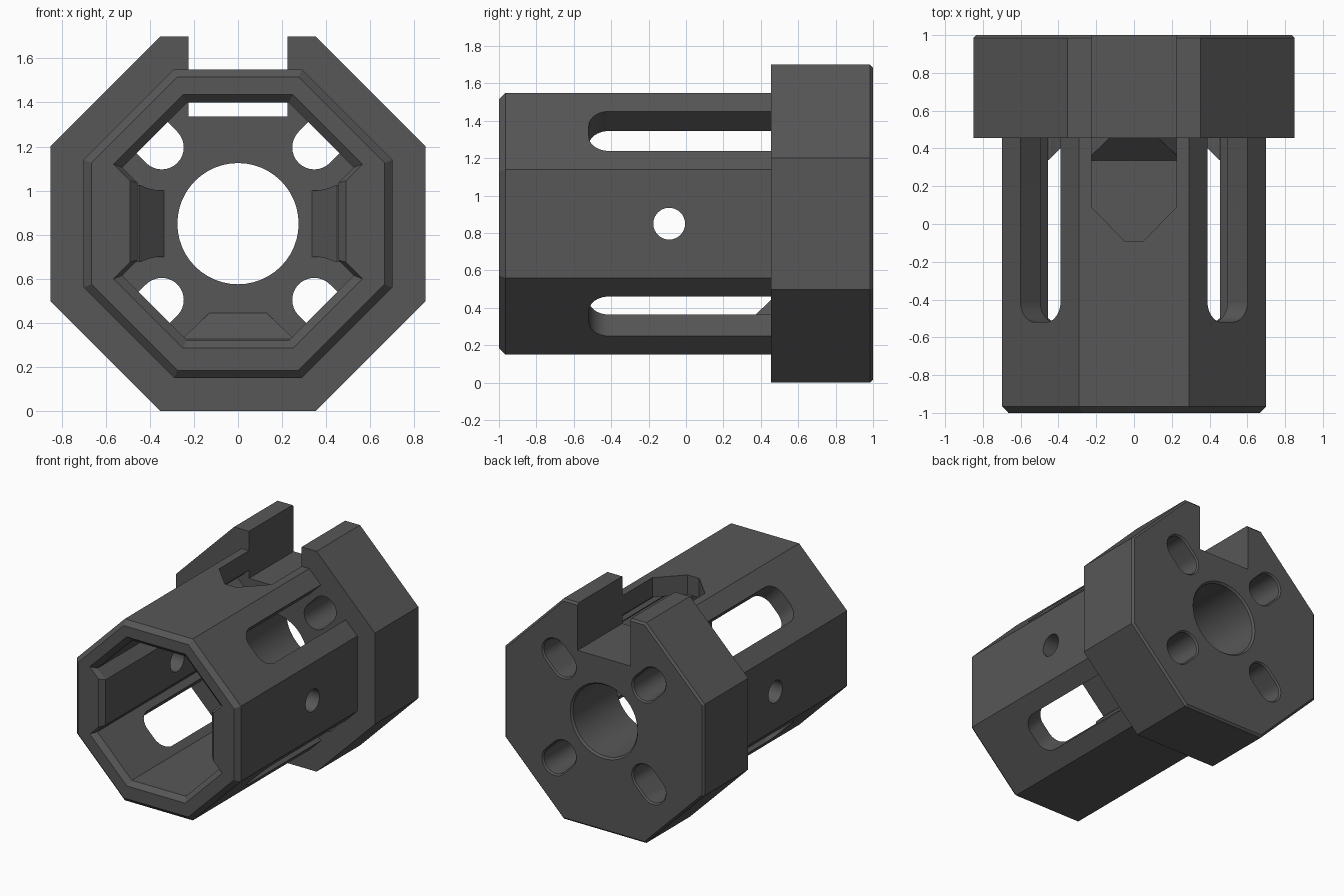
import bpy, bmesh, math
from mathutils import Matrix, Vector

if "Cube" in bpy.data.objects:
    bpy.data.objects.remove(bpy.data.objects["Cube"])

CZ = 0.85                       # height of the long axis
T = math.tan(math.pi / 8)
AXIS = Vector((0, 1, 0))

metal = bpy.data.materials.new("dark_grey")
metal.diffuse_color = (0.095, 0.095, 0.095, 1)
metal.use_nodes = True
metal.node_tree.nodes["Principled BSDF"].inputs["Base Color"].default_value = metal.diffuse_color


def loft(name, rings, radial=None):
    """Closed solid through (depth, [(x, z)...]) rings; depth runs along y, or along radial."""
    bm = bmesh.new()
    loops = [[bm.verts.new((x, d, z)) for x, z in pts] for d, pts in rings]
    n = len(loops[0])
    for a, b in zip(loops, loops[1:]):
        for i in range(n):
            j = (i + 1) % n
            bm.faces.new((a[i], a[j], b[j], b[i]))
    bm.faces.new(loops[0])
    bm.faces.new(loops[-1])
    if radial:
        d = Vector(radial).normalized()
        rot = Matrix((d.cross(AXIS), d, AXIS)).transposed()
        bm.transform(rot.to_4x4())
    bm.transform(Matrix.Translation((0, 0, CZ)))
    bmesh.ops.recalc_face_normals(bm, faces=bm.faces)
    me = bpy.data.meshes.new(name)
    bm.to_mesh(me)
    bm.free()
    me.materials.append(metal)
    ob = bpy.data.objects.new(name, me)
    bpy.context.collection.objects.link(ob)
    return ob


def combine(target, tool, op='DIFFERENCE'):
    mod = target.modifiers.new("bool", 'BOOLEAN')
    mod.operation, mod.solver, mod.object = op, 'EXACT', tool
    bpy.context.view_layer.objects.active = target
    bpy.ops.object.modifier_apply(modifier=mod.name)
    bpy.data.objects.remove(tool)


def octagon(a):
    q = [(a, -a * T), (a, a * T), (a * T, a), (-a * T, a)]
    return q + [(-x, -z) for x, z in q]


def arc(cx, cz, r, a0, a1, n):
    return [(cx + r * math.cos(math.radians(a0 + (a1 - a0) * i / n)),
             cz + r * math.sin(math.radians(a0 + (a1 - a0) * i / n))) for i in range(n + 1)]


def circle(r, cx=0, cz=0, n=48):
    return arc(cx, cz, r, 0, 360, n)[:-1]


def bore_profile(quarter, dz=0.01):
    """Mirror a quarter outline (ordered top to side) into a full one."""
    q = quarter
    full = q + [(x, -z) for x, z in reversed(q)]
    full += [(-x, -z) for x, z in q] + [(-x, z) for x, z in reversed(q)]
    return [(x, z + dz) for x, z in full]


DIAGONALS = [(sx, sz) for sx in (1, -1) for sz in (1, -1)]

# Octagonal sleeve and wider rear flange
sleeve = loft("octagonal_sleeve", [(-1, octagon(0.665)), (-0.965, octagon(0.70)),
                                   (0.6, octagon(0.70))])
flange = loft("flange", [(0.455, octagon(0.85)), (0.985, octagon(0.85)),
                         (1, octagon(0.835))])
combine(sleeve, flange, 'UNION')

# Inner cavity with thick side pads and a chamfered mouth
inner = bore_profile([(0.23, 0.54), (0.525, 0.245), (0.455, 0.175)])
mouth = bore_profile([(0.25, 0.575), (0.565, 0.26), (0.49, 0.185)])
combine(sleeve, loft("cavity", [(-1.05, mouth), (-1, mouth), (-0.965, inner), (0.455, inner)]))

# Sloped fillets between the end wall and the cavity sides and floor
for s in (1, -1):
    tip = [(s * 0.45, -0.175), (s * 0.47, -0.175), (s * 0.47, 0.175), (s * 0.45, 0.175)]
    end = [(s * 0.335, -0.175), (s * 0.47, -0.175), (s * 0.47, 0.175), (s * 0.335, 0.175)]
    ramp = loft("side_ramp", [(0.34, tip), (0.455, end), (0.5, end)])
    for sz in (1, -1):
        combine(ramp, loft("clearance", [(0.2, circle(0.2, s * 0.345, sz * 0.35)),
                                         (0.6, circle(0.2, s * 0.345, sz * 0.35))]))
    combine(sleeve, ramp, 'UNION')
low = [(-0.26, -0.56), (0.26, -0.56)]
tip = low + [(0.255, -0.524), (-0.255, -0.524)]
end = low + [(0.13, -0.405), (-0.13, -0.405)]
combine(sleeve, loft("floor_ramp", [(0.335, tip), (0.455, end), (0.5, end)]), 'UNION')

# Central bore with a small rear chamfer
combine(sleeve, loft("centre_bore", [(0.3, circle(0.275)), (0.985, circle(0.275)),
                                     (1, circle(0.288)), (1.05, circle(0.288))]))

# Four radial bolt slots through the flange, four long windows in the sleeve
for sx, sz in DIAGONALS:
    ang = math.degrees(math.atan2(sz, sx))
    def bolt(r):
        return (arc(sx * 0.42, sz * 0.42, r, ang - 90, ang + 90, 16)
                + arc(sx * 0.346, sz * 0.346, r, ang + 90, ang + 270, 16))
    combine(sleeve, loft("bolt_slot", [(0.4, bolt(0.1)), (0.988, bolt(0.1)),
                                       (1, bolt(0.11)), (1.05, bolt(0.11))]))
    window = ([(0.15, 0.455), (-0.15, 0.455)] + arc(-0.04, -0.41, 0.11, 180, 270, 10)
              + arc(0.04, -0.41, 0.11, 270, 360, 10))
    combine(sleeve, loft("window", [(0.47, window), (0.85, window)], (sx, 0, sz)))

# Cross pin hole
pin = circle(0.085, 0, -0.09, 32)
combine(sleeve, loft("pin_hole", [(-1, pin), (1, pin)], (1, 0, 0)))

# Top notch with a tapered front end
notch = [(-0.225, 1.1), (-0.225, 0.09), (-0.05, -0.09), (0.05, -0.09), (0.225, 0.09), (0.225, 1.1)]
combine(sleeve, loft("notch", [(0.487, notch), (1.0, notch)], (0, 0, 1)))

# Smooth the round holes, keep the flats sharp
bpy.ops.object.select_all(action='DESELECT')
sleeve.select_set(True)
bpy.context.view_layer.objects.active = sleeve
bpy.ops.object.shade_smooth_by_angle(angle=math.radians(25))
